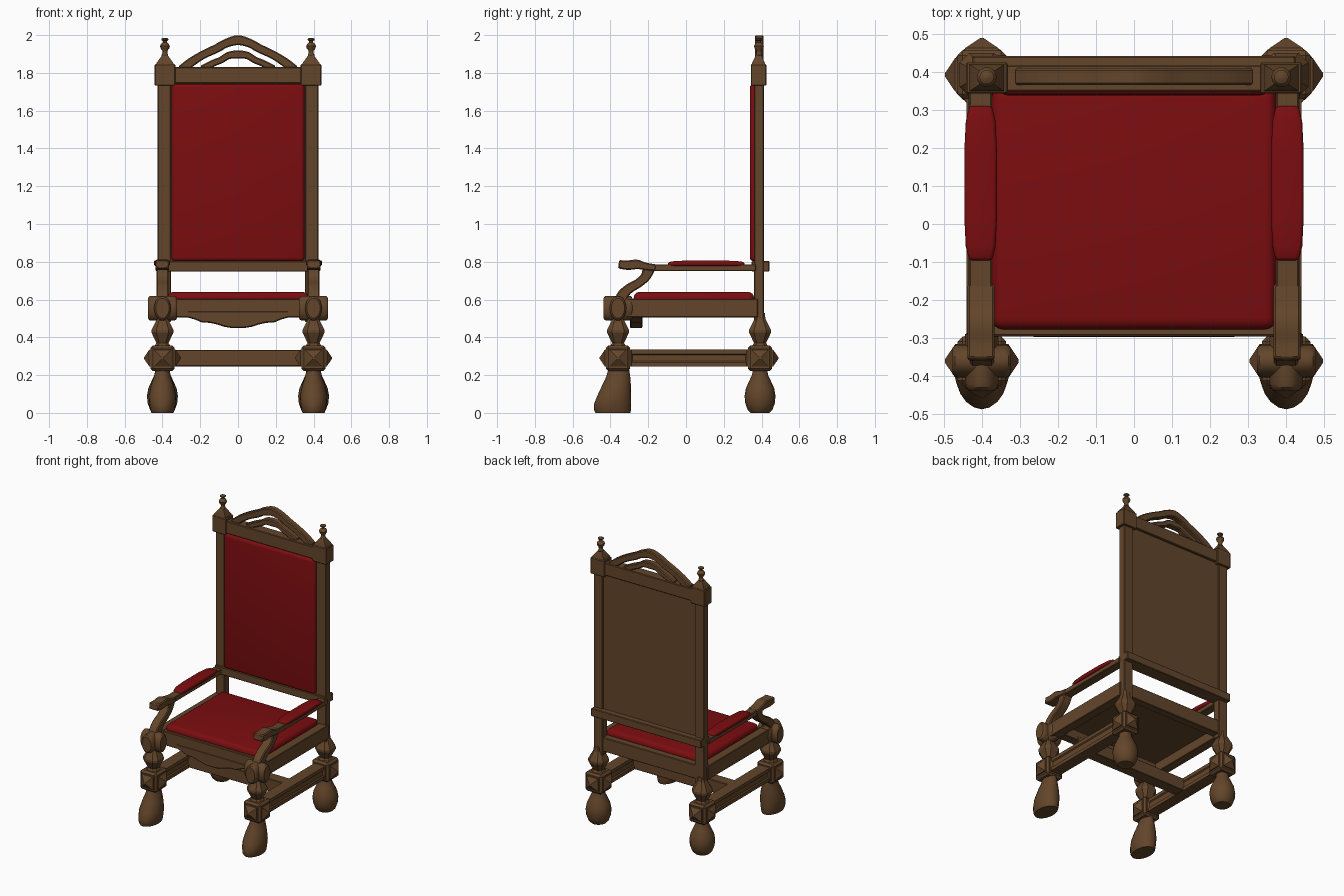
import bpy, bmesh, math
from mathutils import Vector as V

if "Cube" in bpy.data.objects:
    bpy.data.objects.remove(bpy.data.objects["Cube"])


def material(name, rgb):
    m = bpy.data.materials.new(name)
    m.diffuse_color = (*rgb, 1)
    m.use_nodes = True
    m.node_tree.nodes["Principled BSDF"].inputs["Base Color"].default_value = m.diffuse_color
    return m


WOOD = material("dark_wood", (0.125, 0.06, 0.023))
RED = material("red_upholstery", (0.2, 0.004, 0.005))


def finish(name, bm, mat=WOOD, mirror=False, bevel=0, seg=1, angle=35):
    bmesh.ops.recalc_face_normals(bm, faces=bm.faces)
    if bevel:
        sharp = [e for e in bm.edges if e.calc_face_angle(0) > math.radians(40)]
        bmesh.ops.bevel(bm, geom=sharp, offset=bevel, segments=seg,
                        profile=0.5, affect='EDGES', clamp_overlap=True)
    me = bpy.data.meshes.new(name)
    bm.to_mesh(me)
    bm.free()
    me.materials.append(mat)
    me.polygons.foreach_set("use_smooth", [True] * len(me.polygons))
    me.set_sharp_from_angle(angle=math.radians(angle))
    ob = bpy.data.objects.new(name, me)
    bpy.context.collection.objects.link(ob)
    if mirror:
        mod = ob.modifiers.new("mirror", 'MIRROR')
        mod.use_mirror_merge = False
    return ob


def loft(name, sections, **kw):
    """Skin a list of equal-length closed sections and cap both ends."""
    bm = bmesh.new()
    rings = [[bm.verts.new(p) for p in s] for s in sections]
    n = len(rings[0])
    for a, b in zip(rings, rings[1:]):
        for i in range(n):
            j = (i + 1) % n
            bm.faces.new((a[i], a[j], b[j], b[i]))
    bm.faces.new(rings[0])
    bm.faces.new(rings[-1])
    return finish(name, bm, **kw)


def box(name, x, y, z, **kw):
    kw.setdefault("bevel", 0.004)
    secs = [[(x[0], y[0], h), (x[1], y[0], h), (x[1], y[1], h), (x[0], y[1], h)] for h in z]
    return loft(name, secs, **kw)


def oval(c, u, v, n=20):
    return [V(c) + V(u) * math.cos(t) + V(v) * math.sin(t)
            for t in (2 * math.pi * i / n for i in range(n))]


def ring(cx, cy, z, rx, ry=None, n=20):
    return oval((cx, cy, z), (rx, 0, 0), (0, ry or rx, 0), n)


def octo(cx, cy, z, r, k=0.55):
    c = r * k
    return [(cx + a, cy + b, z) for a, b in
            ((r, -c), (r, c), (c, r), (-c, r), (-r, c), (-r, -c), (-c, -r), (c, -r))]


def spline(pts, sub=4):
    p = [V(q) for q in pts]
    p = [2 * p[0] - p[1]] + p + [2 * p[-1] - p[-2]]
    out = []
    for a, b, c, d in zip(p, p[1:], p[2:], p[3:]):
        for i in range(sub):
            t = i / sub
            out.append(0.5 * (2 * b + (c - a) * t + (2 * a - 5 * b + 4 * c - d) * t * t
                              + (3 * b - a - 3 * c + d) * t ** 3))
    return out + [p[-2]]


def ribbon(name, pts, wide, plane, **kw):
    """Curved bar: pts are (along, height, half thickness), wide is its range across."""
    p = spline(pts)
    secs = []
    for i, q in enumerate(p):
        d = p[min(i + 1, len(p) - 1)] - p[max(i - 1, 0)]
        n = V((-d.y, d.x)).normalized() * q.z
        sec = []
        for s, w in ((1, 0), (1, 1), (-1, 1), (-1, 0)):
            a, h = q.x + s * n.x, q.y + s * n.y
            sec.append((a, wide[w], h) if plane == 'xz' else (wide[w], a, h))
        secs.append(sec)
    return loft(name, secs, bevel=0.006, **kw)


LX, FY, RY = 0.40, -0.36, 0.392

# feet: hoof-like in front, pear-shaped behind
loft("front_foot", [ring(LX, cy, z, rx, ry) for z, cy, rx, ry in
     ((0, -0.387, 0.058, 0.092), (0.015, -0.389, 0.064, 0.098), (0.05, -0.388, 0.07, 0.098),
      (0.09, -0.38, 0.073, 0.09), (0.15, -0.367, 0.06, 0.075), (0.19, -0.359, 0.046, 0.064),
      (0.23, -0.356, 0.036, 0.055))], mirror=True)
loft("rear_foot", [ring(LX, RY, z, r) for z, r in
     ((0, 0.05), (0.015, 0.065), (0.05, 0.078), (0.09, 0.082), (0.13, 0.075),
      (0.17, 0.057), (0.2, 0.043), (0.23, 0.037))], mirror=True)

# legs: studded block and faceted baluster
for label, cy in (("front", FY), ("rear", RY)):
    box(label + "_leg_block", (LX - 0.064, LX + 0.064), (cy - 0.064, cy + 0.064),
        (0.222, 0.357), bevel=0.013, mirror=True)
    for k in range(4):
        d = V((round(math.cos(k * math.pi / 2)), round(math.sin(k * math.pi / 2)), 0))
        s = V((-d.y, d.x, 0))
        secs = [[V((LX, cy, 0.29)) + d * o + s * (a * r) + V((0, 0, b * r))
                 for a, b in ((1, 1), (-1, 1), (-1, -1), (1, -1))]
                for o, r in ((0.06, 0.046), (0.07, 0.044), (0.097, 0.004))]
        loft(f"{label}_leg_stud_{k + 1}", secs, mirror=True, angle=10)
    loft(label + "_leg_baluster", [octo(LX, cy, z, r) for z, r in
         ((0.35, 0.045), (0.37, 0.032), (0.425, 0.058), (0.44, 0.058), (0.5, 0.028),
          (0.53, 0.026))], mirror=True, angle=15)

# oval bosses on the front legs, crossing in x and y
steps = ((-0.077, 0.8), (-0.07, 0.95), (-0.06, 1), (0.06, 1), (0.07, 0.95), (0.077, 0.8))
loft("front_boss_side", [oval((LX + o, FY, 0.554), (0, 0.044 * s, 0), (0, 0, 0.066 * s))
     for o, s in steps], mirror=True)
loft("front_boss_face", [oval((LX, FY + o, 0.554), (0.044 * s, 0, 0), (0, 0, 0.066 * s))
     for o, s in steps], mirror=True)

# H-shaped stretcher with grooved sides
prof = [(0.04, 0.245), (0.04, 0.268), (0.033, 0.274), (0.033, 0.306), (0.04, 0.312), (0.04, 0.335)]
prof += [(-a, h) for a, h in reversed(prof)]
loft("side_stretcher", [[(LX + a, y, h) for a, h in prof] for y in (FY + 0.05, RY - 0.05)],
     mirror=True)
box("cross_stretcher", (-LX + 0.02, LX - 0.02), (-0.025, 0.055), (0.246, 0.334))

# seat frame, apron and cushion
box("seat_side_rail", (0.372, 0.435), (-0.31, 0.38), (0.505, 0.603), mirror=True)
box("seat_front_rail", (-0.375, 0.375), (-0.295, -0.232), (0.505, 0.603))
box("seat_back_rail", (-0.375, 0.375), (0.35, 0.405), (0.505, 0.603))
box("seat_board", (-0.375, 0.375), (-0.24, 0.36), (0.57, 0.6))
half = [(0.27, 0.506), (0.23, 0.495), (0.19, 0.478), (0.15, 0.477), (0.11, 0.468),
        (0.07, 0.455), (0.03, 0.449)]
outline = [(0.27, 0.54)] + half + [(-x, z) for x, z in reversed(half)] + [(-0.27, 0.54)]
loft("front_apron", [[(x, y, z) for x, z in outline] for y in (-0.297, -0.23)], bevel=0.006)
box("seat_cushion", (-0.374, 0.374), (-0.277, 0.36), (0.575, 0.64), mat=RED, bevel=0.03, seg=4)

# backrest
box("back_post", (0.355, 0.426), (0.36, 0.412), (0.48, 1.76), mirror=True)
box("back_lower_rail", (-0.425, 0.425), (0.348, 0.442), (0.748, 0.803))
box("back_panel", (-0.36, 0.36), (0.362, 0.402), (0.79, 1.76))
box("back_cushion", (-0.352, 0.352), (0.338, 0.385), (0.803, 1.742), mat=RED, bevel=0.02, seg=4)
box("top_rail", (-0.35, 0.35), (0.348, 0.418), (1.744, 1.83))
box("top_rail_block", (0.332, 0.441), (0.343, 0.425), (1.732, 1.846), mirror=True)
loft("block_cap", [[(0.387 + a * rx, 0.384 + b * ry, z)
     for a, b in ((1, 1), (-1, 1), (-1, -1), (1, -1))] for z, rx, ry in
     ((1.84, 0.046, 0.036), (1.853, 0.044, 0.034), (1.895, 0.014, 0.014))], mirror=True)
loft("finial", [ring(0.387, 0.386, z, r, n=16) for z, r in
     ((1.885, 0.014), (1.895, 0.018), (1.905, 0.013), (1.918, 0.014), (1.93, 0.023),
      (1.942, 0.026), (1.953, 0.021), (1.962, 0.01), (1.968, 0.01), (1.974, 0.019),
      (1.98, 0.019), (1.986, 0.008))], mirror=True)

# openwork crest: two nested arches
for name, h in (("crest_outer_arch", [(-0.3, 1.815, 0.025), (-0.25, 1.855, 0.024),
                 (-0.188, 1.894, 0.022), (-0.11, 1.931, 0.023), (-0.065, 1.956, 0.023)]),
                ("crest_inner_arch", [(-0.19, 1.82, 0.02), (-0.13, 1.852, 0.018),
                 (-0.09, 1.868, 0.018), (-0.05, 1.892, 0.019)])):
    peak = (0, 1.973, 0.026) if "outer" in name else (0, 1.897, 0.022)
    ribbon(name, h + [peak] + [(-x, z, t) for x, z, t in reversed(h)], (0.365, 0.41), 'xz')

# arms with scrolled hands, curved supports and pads
box("arm_rail", (0.373, 0.434), (-0.19, 0.37), (0.75, 0.786), mirror=True)
ribbon("arm_hand", [(-0.357, 0.787, 0.022), (-0.31, 0.782, 0.025), (-0.26, 0.786, 0.025),
       (-0.22, 0.777, 0.02), (-0.16, 0.768, 0.018)], (0.366, 0.438), 'yz', mirror=True)
ribbon("arm_support", [(-0.195, 0.768, 0.034), (-0.215, 0.72, 0.026), (-0.255, 0.685, 0.024),
       (-0.305, 0.655, 0.026), (-0.34, 0.615, 0.03), (-0.355, 0.56, 0.03)],
       (0.368, 0.431), 'yz', mirror=True)
loft("arm_pad", [[(0.403 - w, y, 0.778), (0.403 + w, y, 0.778), (0.403 + w, y, z),
                  (0.403 - w, y, z)] for y, w, z in
     ((-0.096, 0.03, 0.798), (-0.06, 0.039, 0.804), (0.02, 0.043, 0.807), (0.19, 0.043, 0.807),
      (0.27, 0.039, 0.804), (0.31, 0.03, 0.798))], mat=RED, mirror=True, bevel=0.01, seg=3)
